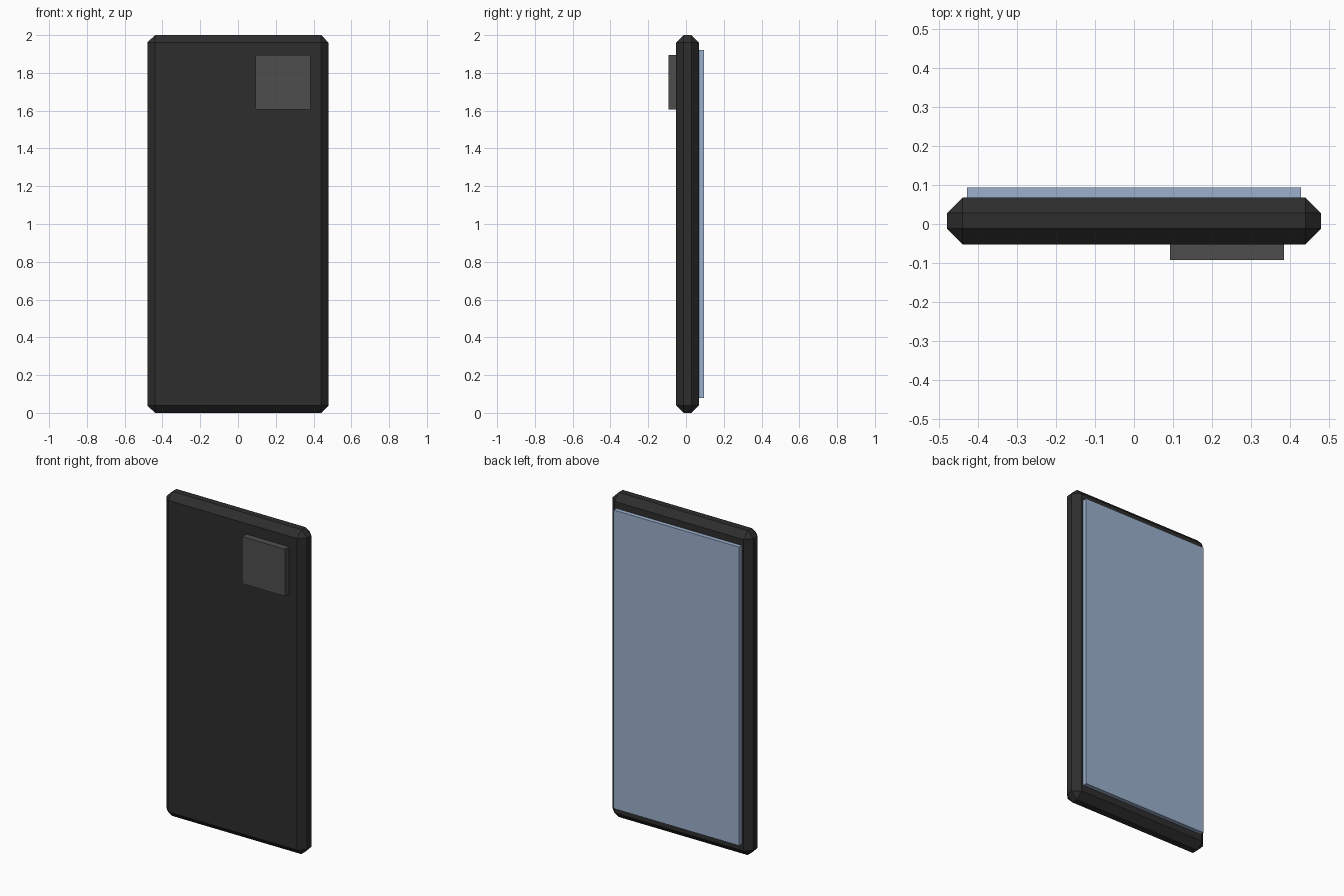
import bpy
import bmesh

if "Cube" in bpy.data.objects:
    bpy.data.objects.remove(bpy.data.objects["Cube"])


def material(name, rgb):
    m = bpy.data.materials.new(name)
    m.diffuse_color = (*rgb, 1.0)
    m.use_nodes = True
    m.node_tree.nodes["Principled BSDF"].inputs["Base Color"].default_value = m.diffuse_color
    return m


def box(name, lo, hi, mat, chamfer=0.0):
    """Box between two corners, optionally with a flat chamfer on every edge."""
    bm = bmesh.new()
    bmesh.ops.create_cube(bm, size=1.0)
    for v in bm.verts:
        v.co = [lo[i] + (v.co[i] + 0.5) * (hi[i] - lo[i]) for i in range(3)]
    if chamfer:
        bmesh.ops.bevel(bm, geom=bm.edges[:], offset=chamfer, offset_type='OFFSET',
                        segments=1, profile=0.5, affect='EDGES')
    bmesh.ops.recalc_face_normals(bm, faces=bm.faces[:])
    mesh = bpy.data.meshes.new(name)
    bm.to_mesh(mesh)
    bm.free()
    mesh.materials.append(mat)
    obj = bpy.data.objects.new(name, mesh)
    bpy.context.collection.objects.link(obj)
    return obj


black = material("black casing", (0.027, 0.027, 0.027))
grey = material("dark grey", (0.076, 0.076, 0.076))
blue = material("screen blue", (0.33, 0.434, 0.61))

# Chamfered phone casing
box("phone_body", (-0.48, -0.052, 0.0), (0.48, 0.068, 2.0), black, 0.04)
# Screen plate on the +y side, sunk slightly into the casing
box("screen", (-0.428, 0.05, 0.08), (0.428, 0.094, 1.92), blue)
# Square camera bump on the -y side
box("camera_bump", (0.093, -0.093, 1.605), (0.385, -0.03, 1.895), grey)
